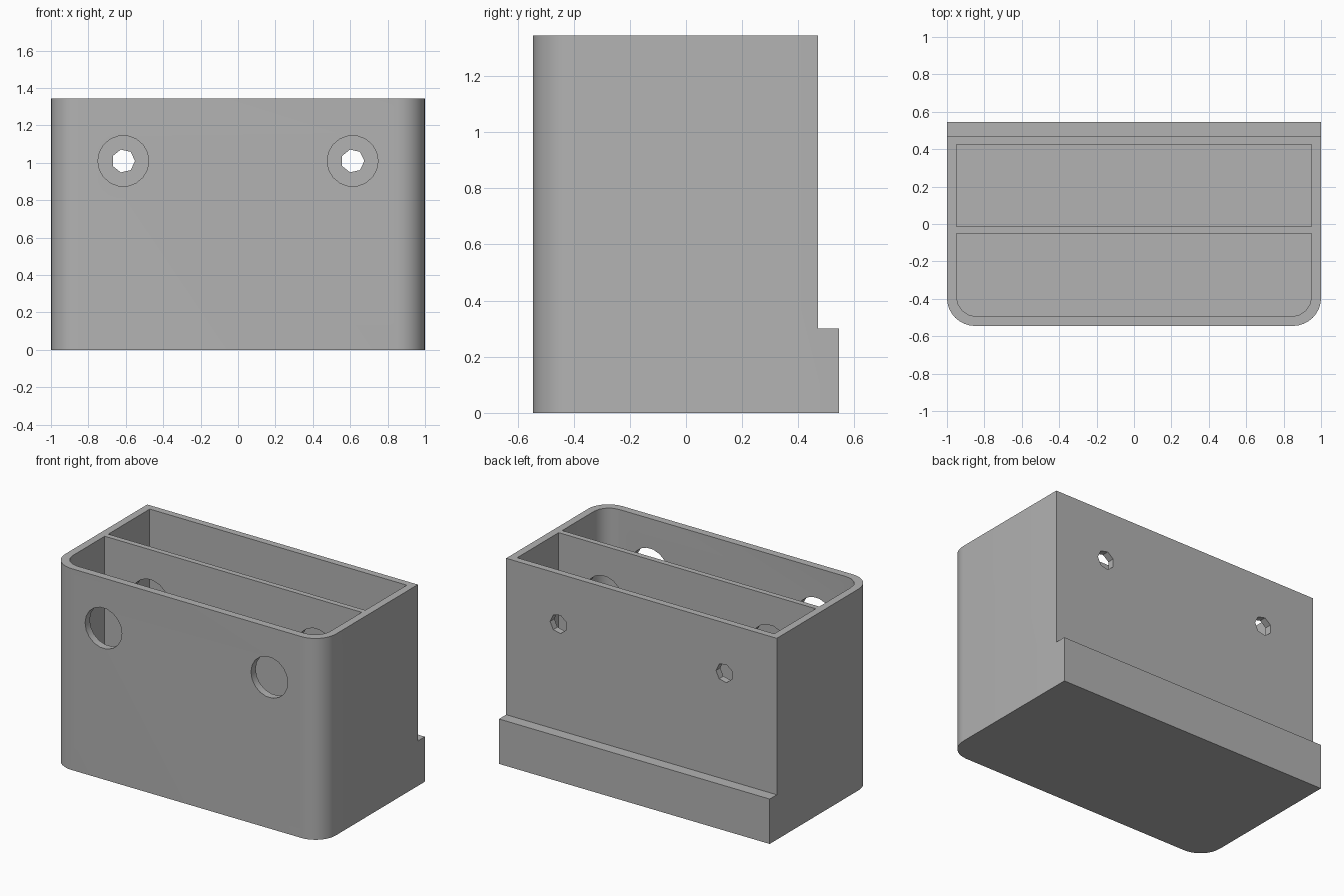
import bpy
import bmesh
from math import sin, cos, pi, radians

cube = bpy.data.objects.get("Cube")
if cube:
    bpy.data.objects.remove(cube, do_unlink=True)

# Overall sizes
HEIGHT = 1.345
FRONT, BACK, LEDGE_BACK = -0.545, 0.47, 0.545
LEDGE_TOP = 0.3
WALL = 0.05
HOLE_X, HOLE_Z = 0.613, 1.01

grey = bpy.data.materials.new("plain grey")
grey.use_nodes = True
colour = (0.45, 0.45, 0.45, 1)
grey.diffuse_color = colour
grey.node_tree.nodes["Principled BSDF"].inputs["Base Color"].default_value = colour


def prism(name, outline, direction):
    """Extrude a closed outline of 3D points along a direction."""
    bm = bmesh.new()
    face = bm.faces.new([bm.verts.new(p) for p in outline])
    moved = bmesh.ops.extrude_face_region(bm, geom=[face])["geom"]
    verts = [v for v in moved if isinstance(v, bmesh.types.BMVert)]
    bmesh.ops.translate(bm, verts=verts, vec=direction)
    bmesh.ops.recalc_face_normals(bm, faces=bm.faces)
    mesh = bpy.data.meshes.new(name)
    bm.to_mesh(mesh)
    bm.free()
    mesh.materials.append(grey)
    obj = bpy.data.objects.new(name, mesh)
    bpy.context.collection.objects.link(obj)
    return obj


def tray_outline(half, front, back, z, radius=0, steps=1):
    """Rectangle whose two front corners are rounded."""
    points = [(half, back, z), (-half, back, z)]
    if not radius:
        return points + [(-half, front, z), (half, front, z)]
    for side, start in ((-1, pi), (1, 1.5 * pi)):
        for i in range(steps + 1):
            a = start + i * pi / 2 / steps
            points.append((side * (half - radius) + radius * cos(a),
                           front + radius + radius * sin(a), z))
    return points


def ring(x, y, radius, sides):
    turn = 2 * pi / sides
    return [(x + radius * cos(i * turn), y, HOLE_Z + radius * sin(i * turn))
            for i in range(sides)]


# Solid body with rounded front corners
body = prism("holder_body", tray_outline(1, FRONT, LEDGE_BACK, 0, 0.15, 8), (0, 0, HEIGHT))

# Step above the rear ledge, then the two open compartments
up = (0, 0, 2)
inner = 1 - WALL
cutters = [
    prism("step_cutter", tray_outline(1.2, BACK, 1, LEDGE_TOP), up),
    prism("rear_compartment_cutter", tray_outline(inner, -0.013, BACK - 0.045, WALL), up),
    prism("front_compartment_cutter",
          tray_outline(inner, FRONT + WALL, -0.05, WALL, 0.11, 4), up),
]

# Wide holes through front wall and divider, small screw holes through the back wall
for x in (-HOLE_X, HOLE_X):
    cutters.append(prism("wide_hole_cutter", ring(x, -0.8, 0.136, 18), (0, 1, 0)))
    cutters.append(prism("screw_hole_cutter", ring(x, 0.3, 0.0625, 7), (0, 0.5, 0)))

bpy.context.view_layer.objects.active = body
for cutter in cutters:
    cutter.hide_render = True
    mod = body.modifiers.new("cut", "BOOLEAN")
    mod.operation = "DIFFERENCE"
    mod.solver = "EXACT"
    mod.object = cutter
    bpy.ops.object.modifier_apply(modifier=mod.name)
    bpy.data.objects.remove(cutter, do_unlink=True)

# Smooth the rounded corners, keep the rest crisp
for obj in bpy.context.selected_objects:
    obj.select_set(False)
body.select_set(True)
bpy.ops.object.shade_smooth_by_angle(angle=radians(30))
